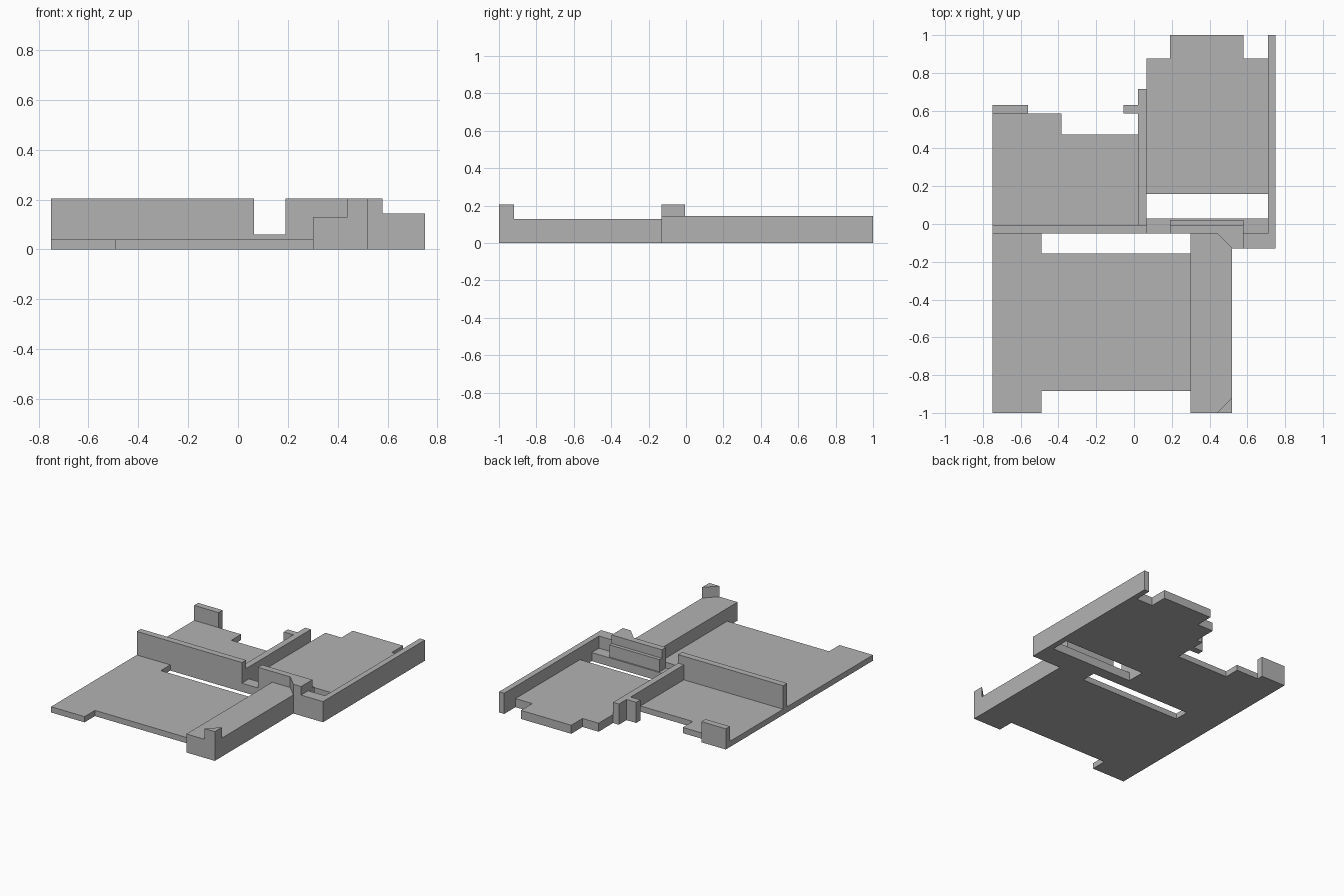
import bpy
import bmesh

cube = bpy.data.objects.get("Cube")
if cube:
    bpy.data.objects.remove(cube, do_unlink=True)

grey = bpy.data.materials.new("plain_grey")
grey.use_nodes = True
GREY = (0.45, 0.45, 0.45, 1)
grey.diffuse_color = GREY
grey.node_tree.nodes["Principled BSDF"].inputs["Base Color"].default_value = GREY


def prism(name, outline, z0, z1):
    """Extrude a counter-clockwise floor outline from z0 up to z1."""
    bm = bmesh.new()
    face = bm.faces.new([bm.verts.new((x, y, z0)) for x, y in outline])
    grown = bmesh.ops.extrude_face_region(bm, geom=[face], use_keep_orig=True)
    top = [v for v in grown["geom"] if isinstance(v, bmesh.types.BMVert)]
    bmesh.ops.translate(bm, verts=top, vec=(0, 0, z1 - z0))
    bmesh.ops.recalc_face_normals(bm, faces=bm.faces)
    mesh = bpy.data.meshes.new(name)
    bm.to_mesh(mesh)
    bm.free()
    mesh.materials.append(grey)
    obj = bpy.data.objects.new(name, mesh)
    bpy.context.collection.objects.link(obj)
    return obj


def box(name, x0, x1, y0, y1, z0, z1):
    return prism(name, [(x0, y0), (x1, y0), (x1, y1), (x0, y1)], z0, z1)


# Level heights
THIN, FLOOR, BEAM, LOW, HIGH = 0.04, 0.06, 0.13, 0.145, 0.205
# Shared wall lines
LEFT, RIGHT, FACE, REAR = -0.75, 0.75, -0.05, -0.005

# Front floor, notched at the front edge and slotted along the cross wall
prism("front_floor", [(LEFT, -1), (-0.49, -1), (-0.49, -0.885), (0.3, -0.885),
                      (0.3, -0.155), (-0.49, -0.155), (-0.49, FACE), (LEFT, FACE)], 0, THIN)

# Raised beam with triangular corner posts
box("side_beam", 0.3, 0.52, -1, FACE, 0, BEAM)
prism("beam_front_post", [(0.44, -1), (0.52, -1), (0.52, -0.92)], BEAM, HIGH)
prism("beam_rear_post", [(0.44, FACE), (0.52, -0.13), (0.52, FACE)], BEAM, HIGH)

# Cross wall, with a low sill and a raised panel
box("cross_wall", LEFT, 0.065, FACE, REAR, 0, HIGH)
box("sill", 0.065, 0.71, FACE, 0.03, 0, FLOOR)
box("raised_panel", 0.19, 0.58, FACE, REAR, FLOOR, HIGH)
box("panel_ledge", 0.19, 0.58, REAR, 0.02, FLOOR, LOW)
box("corner_block", 0.52, 0.58, -0.13, FACE, 0, HIGH)
box("corner_link", 0.58, 0.71, -0.13, FACE, 0, LOW)

# Rear floor on the narrow side, stepped at the back
prism("rear_thin_floor", [(LEFT, REAR), (0.02, REAR), (0.02, 0.475), (-0.385, 0.475),
                          (-0.385, 0.585), (LEFT, 0.585)], 0, THIN)
box("rear_corner_post", LEFT, -0.56, 0.585, 0.63, 0, LOW)

# Dividing wall with its short return
box("dividing_wall", 0.02, 0.065, REAR, 0.715, 0, LOW)
box("dividing_wall_return", -0.055, 0.02, 0.585, 0.63, 0, LOW)

# Rear floor with a tab, and the long outer wall
prism("rear_thick_floor", [(0.065, 0.16), (0.71, 0.16), (0.71, 0.875), (0.58, 0.875),
                           (0.58, 1), (0.19, 1), (0.19, 0.875), (0.065, 0.875)], 0, FLOOR)
box("outer_wall", 0.71, RIGHT, -0.13, 1, 0, LOW)
